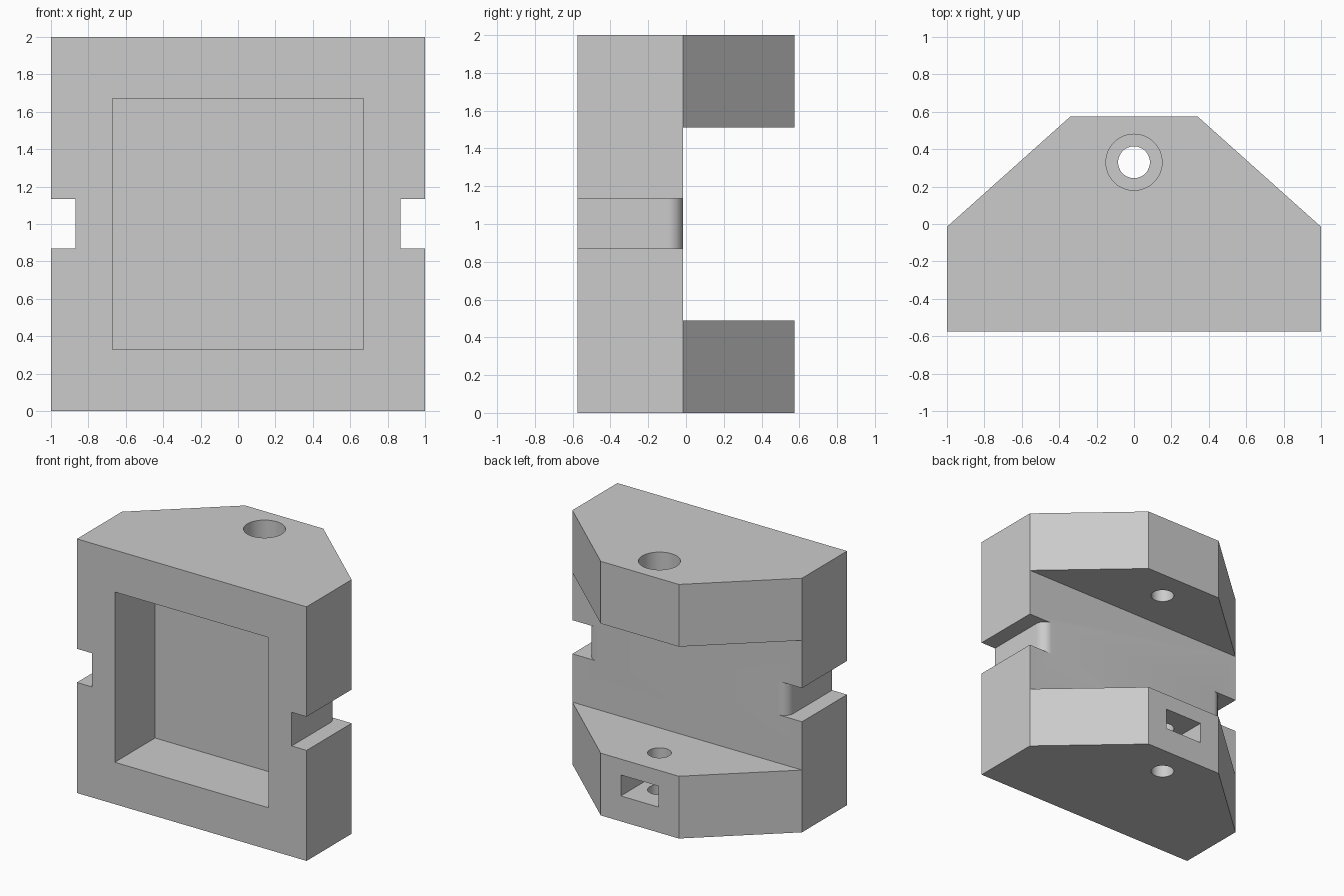
import bpy
import bmesh
from math import cos, sin, pi, radians

if "Cube" in bpy.data.objects:
    bpy.data.objects.remove(bpy.data.objects["Cube"], do_unlink=True)

FRONT, SEAM, BACK = -0.575, -0.015, 0.575
HOLE_Y = 0.33

grey = bpy.data.materials.new("light grey")
grey.use_nodes = True
grey.diffuse_color = (0.6, 0.6, 0.6, 1)
grey.node_tree.nodes["Principled BSDF"].inputs["Base Color"].default_value = (0.6, 0.6, 0.6, 1)


def prism(name, outline, z0, z1):
    """Extrude an xy outline from z0 to z1."""
    bm = bmesh.new()
    face = bm.faces.new([bm.verts.new((x, y, z0)) for x, y in outline])
    ext = bmesh.ops.extrude_face_region(bm, geom=[face])
    top = [v for v in ext["geom"] if isinstance(v, bmesh.types.BMVert)]
    bmesh.ops.translate(bm, verts=top, vec=(0, 0, z1 - z0))
    bmesh.ops.recalc_face_normals(bm, faces=bm.faces)
    mesh = bpy.data.meshes.new(name)
    bm.to_mesh(mesh)
    bm.free()
    mesh.materials.append(grey)
    obj = bpy.data.objects.new(name, mesh)
    bpy.context.collection.objects.link(obj)
    return obj


def box(name, half_x, y0, y1, z0, z1):
    return prism(name, [(-half_x, y0), (half_x, y0), (half_x, y1), (-half_x, y1)], z0, z1)


def cylinder(name, radius, z0, z1, sides=48):
    ring = [(radius * cos(2 * pi * i / sides), HOLE_Y + radius * sin(2 * pi * i / sides))
            for i in range(sides)]
    return prism(name, ring, z0, z1)


def notch(name, side):
    """Strap notch whose floor rounds over into the back wall."""
    r, x, y = 0.08, 0.79, SEAM - 0.08
    arc = [(x + r * cos(a * pi / 24), y + r * sin(a * pi / 24)) for a in range(12, -1, -1)]
    outline = [(1.1, -0.7), (1.1, 0.1), (x, 0.1)] + arc + [(x + r, -0.7)]
    return prism(name, [(side * px, py) for px, py in outline], 0.87, 1.135)


# Body with chamfered back corners
body = prism("bracket_body", [(-1, FRONT), (1, FRONT), (1, SEAM), (0.34, BACK),
                              (-0.34, BACK), (-1, SEAM)], 0, 2)

# Openings
cutters = [
    box("back_gap", 1.2, SEAM, 0.8, 0.49, 1.51),
    box("front_pocket", 0.67, -0.8, FRONT + 0.5, 0.33, 1.67),
    notch("right_notch", -1),
    notch("left_notch", 1),
    cylinder("bolt_hole", 0.085, -0.2, 2.2),
    cylinder("bolt_head_recess", 0.15, 1.8, 2.2),
    box("nut_slot", 0.165, HOLE_Y - 0.165, 0.8, 0.2, 0.365),
]

bpy.ops.object.select_all(action="DESELECT")
bpy.context.view_layer.objects.active = body
body.select_set(True)
for cutter in cutters:
    cutter.hide_render = True
    mod = body.modifiers.new(cutter.name, "BOOLEAN")
    mod.operation = "DIFFERENCE"
    mod.solver = "EXACT"
    mod.object = cutter
    bpy.ops.object.modifier_apply(modifier=mod.name)
    bpy.data.objects.remove(cutter, do_unlink=True)

bpy.ops.object.shade_smooth_by_angle(angle=radians(30))
